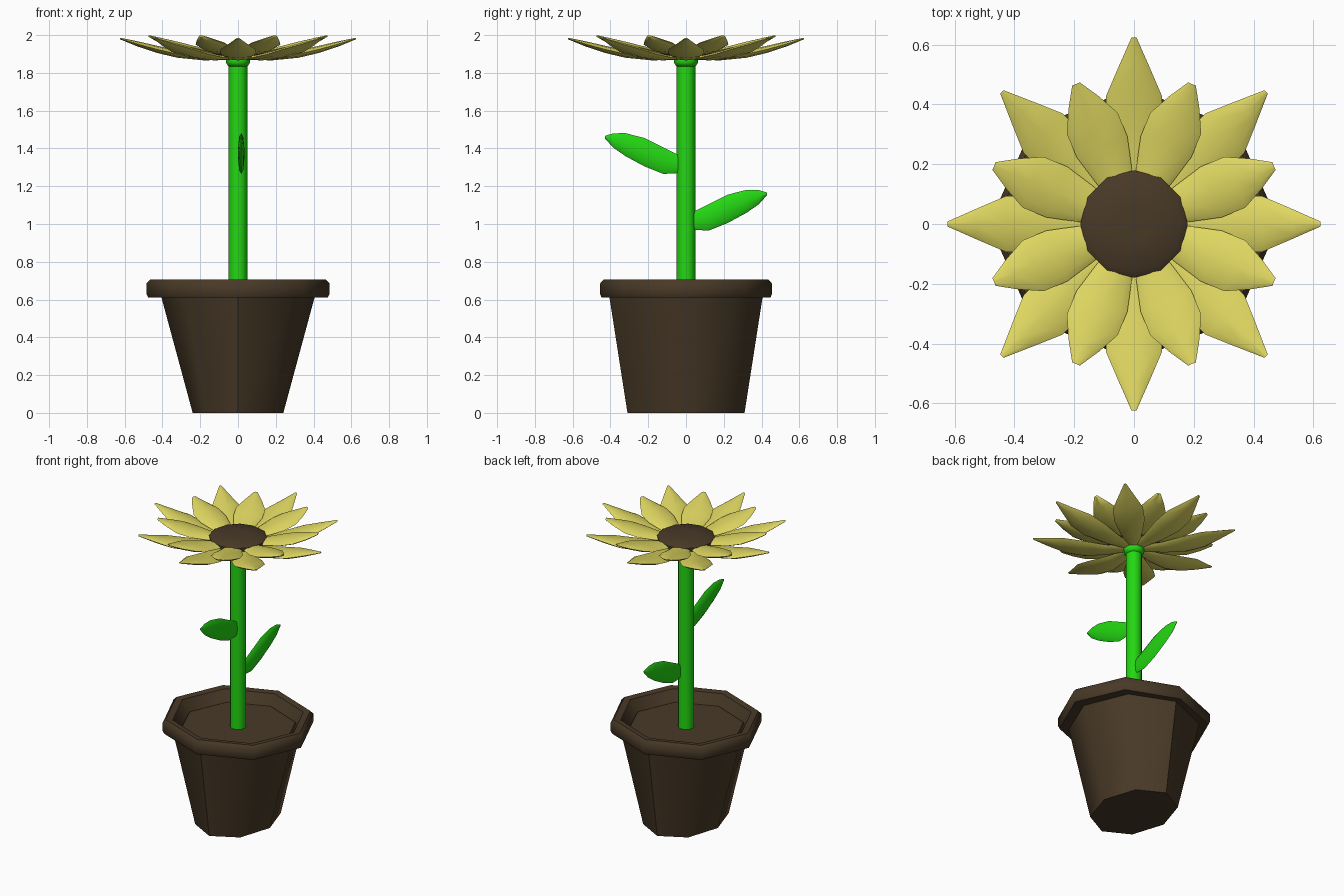
import bpy, bmesh, math
from mathutils import Matrix, Vector

if "Cube" in bpy.data.objects:
    bpy.data.objects.remove(bpy.data.objects["Cube"])


def material(name, rgb):
    m = bpy.data.materials.new(name)
    m.diffuse_color = (*rgb, 1)
    m.use_nodes = True
    m.node_tree.nodes["Principled BSDF"].inputs["Base Color"].default_value = m.diffuse_color
    return m


BROWN = material("dark_brown", (0.065, 0.041, 0.02))
GREEN = material("leaf_green", (0.017, 0.68, 0.006))
YELLOW = material("petal_yellow", (0.74, 0.68, 0.12))


def skin(name, rings, mat, smooth=35):
    """Join a list of equal point rings into a closed, capped solid."""
    bm = bmesh.new()
    loops = [[bm.verts.new(p) for p in ring] for ring in rings]
    n = len(loops[0])
    for a, b in zip(loops, loops[1:]):
        for i in range(n):
            j = (i + 1) % n
            bm.faces.new((a[i], a[j], b[j], b[i]))
    bm.faces.new(loops[0][::-1])
    bm.faces.new(loops[-1])
    bmesh.ops.recalc_face_normals(bm, faces=bm.faces)
    mesh = bpy.data.meshes.new(name)
    bm.to_mesh(mesh)
    bm.free()
    mesh.materials.append(mat)
    ob = bpy.data.objects.new(name, mesh)
    bpy.context.collection.objects.link(ob)
    bpy.ops.object.select_all(action='DESELECT')
    ob.select_set(True)
    bpy.context.view_layer.objects.active = ob
    bpy.ops.object.shade_smooth_by_angle(angle=math.radians(smooth))
    return ob


def turned(name, profile, sides, mat, smooth=35):
    """Profile of (x radius, y radius, z) swept around the z axis."""
    rings = [[(rx * math.cos(2 * math.pi * i / sides),
               ry * math.sin(2 * math.pi * i / sides), z) for i in range(sides)]
             for rx, ry, z in profile]
    return skin(name, rings, mat, smooth)


def blade(name, stations, matrix, mat, sides=8):
    """Stations of (along, side, up, half width, half thickness)."""
    rings = []
    for x, y, z, w, t in stations:
        angles = [2 * math.pi * i / sides for i in range(sides)]
        rings.append([matrix @ Vector((x, y + w * math.cos(a), z + t * math.sin(a)))
                      for a in angles])
    return skin(name, rings, mat, 60)


# Octagonal pot with a thick rim, and soil inside
turned("pot", [(0.24, 0.31, 0), (0.405, 0.405, 0.61), (0.475, 0.447, 0.61),
               (0.485, 0.455, 0.63), (0.485, 0.455, 0.685), (0.465, 0.437, 0.705),
               (0.42, 0.395, 0.70), (0.37, 0.36, 0.62)], 8, BROWN, 46)
turned("soil", [(0.385, 0.375, 0.60), (0.365, 0.355, 0.63)], 8, BROWN)

# Stem and the flared cup under the flower
turned("stem", [(0.05, 0.05, 0.60), (0.05, 0.05, 1.90)], 12, GREEN, 40)
turned("flower_cup", [(0.05, 0.05, 1.835), (0.062, 0.062, 1.85),
                      (0.066, 0.066, 1.875), (0.05, 0.05, 1.89)], 12, GREEN, 60)

# Two upright leaves on opposite sides of the stem
leaf = [(0.03, 1.315, 0.045, 0.008), (0.12, 1.335, 0.07, 0.016),
        (0.22, 1.38, 0.075, 0.018), (0.32, 1.42, 0.061, 0.015),
        (0.385, 1.442, 0.038, 0.01), (0.43, 1.46, 0.006, 0.003)]
for name, side, drop in (("upper_leaf", -1, 0), ("lower_leaf", 1, 0.30)):
    to_world = Matrix(((0, 0, 1), (side, 0, 0), (0, 1, 0)))
    blade(name, [(a, c - drop, 0.017, w, t) for a, c, w, t in leaf],
          to_world, GREEN)

# Two staggered layers of eight petals
outer = [(0.05, 0, 1.880, 0.03, 0.010), (0.18, 0, 1.882, 0.065, 0.016),
         (0.32, 0, 1.900, 0.095, 0.020), (0.43, 0, 1.925, 0.093, 0.019),
         (0.53, 0, 1.953, 0.05, 0.014), (0.625, 0, 1.982, 0.008, 0.004)]
inner = [(0.05, 0, 1.900, 0.03, 0.010), (0.18, 0, 1.912, 0.066, 0.016),
         (0.28, 0, 1.930, 0.092, 0.019), (0.365, 0, 1.950, 0.092, 0.019),
         (0.44, 0, 1.971, 0.055, 0.014), (0.507, 0, 1.994, 0.014, 0.005)]
for i in range(8):
    for name, shape, offset in (("outer_petal", outer, 0), ("inner_petal", inner, 0.5)):
        turn = Matrix.Rotation((i + offset) * math.pi / 4, 3, 'Z')
        blade(f"{name}_{i + 1}", shape, turn, YELLOW)

# Seed disc in the middle of the flower
turned("seed_disc", [(0.15, 0.15, 1.885), (0.18, 0.18, 1.905), (0.18, 0.18, 1.925),
                     (0.16, 0.16, 1.938), (0.06, 0.06, 1.945)], 12, BROWN, 50)
